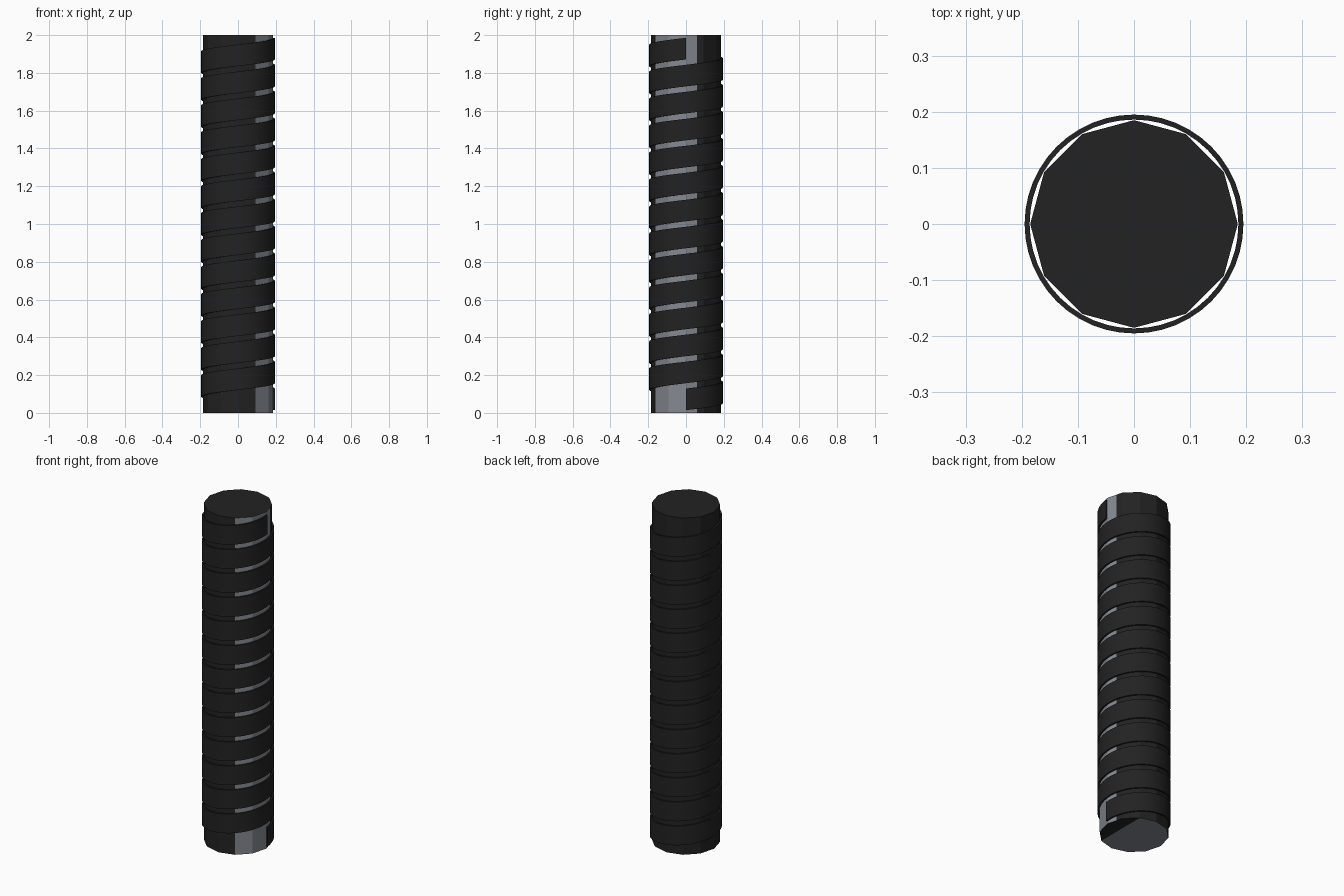
import bpy, bmesh, math

if "Cube" in bpy.data.objects:
    bpy.data.objects.remove(bpy.data.objects["Cube"])

def material(name, rgb):
    m = bpy.data.materials.new(name)
    m.diffuse_color = (*rgb, 1)
    m.use_nodes = True
    m.node_tree.nodes["Principled BSDF"].inputs["Base Color"].default_value = m.diffuse_color
    return m

black = material("black", (0.016, 0.016, 0.016))
grey = material("steel grey", (0.23, 0.25, 0.28))

def finish(bm, name, mats):
    me = bpy.data.meshes.new(name)
    bm.to_mesh(me)
    bm.free()
    for m in mats:
        me.materials.append(m)
    ob = bpy.data.objects.new(name, me)
    bpy.context.collection.objects.link(ob)
    return ob

# Twelve-sided core rod with a bare grey strip on its right side
R, H = 0.185, 2.0
bm = bmesh.new()
ring = [bm.verts.new((R * math.cos(k * math.pi / 6), R * math.sin(k * math.pi / 6), 0)) for k in range(12)]
base = bm.faces.new(ring)
top = bmesh.ops.extrude_face_region(bm, geom=[base], use_keep_orig=True)["geom"]
bmesh.ops.translate(bm, vec=(0, 0, H), verts=[g for g in top if isinstance(g, bmesh.types.BMVert)])
bmesh.ops.recalc_face_normals(bm, faces=bm.faces[:])

def cut(filter_faces, co, no):
    faces = [f for f in bm.faces if filter_faces(f)]
    geom = faces + list({e for f in faces for e in f.edges}) + list({v for f in faces for v in f.verts})
    bmesh.ops.bisect_plane(bm, geom=geom, plane_co=co, plane_no=no)

cut(lambda f: abs(f.normal.z) < 0.5 and f.normal.x > 0.9 and f.normal.y > 0, (0, 0.057, 0), (0, 1, 0))
cut(lambda f: f.normal.z < -0.5, (R / 2 + 0.0003, 0, 0), (1, 0, 0))
for f in bm.faces:
    c = f.calc_center_median()
    if f.normal.z < -0.5:
        f.material_index = int(c.x < R / 2)
    elif f.normal.z < 0.5:
        f.material_index = int(c.x > 0.1 and -0.15 < c.y < 0.057)
finish(bm, "core_rod", [black, grey])

# Helical wrap: a rectangular section swept counter-clockwise up the rod
PITCH, TURNS, SEG = H / 14, 13, 48
R_IN, R_OUT, HALF = 0.186, 0.195, 0.057
bm = bmesh.new()
prev = None
for i in range(TURNS * SEG + 1):
    a = 2 * math.pi * i / SEG
    z = PITCH * (0.5 + i / SEG)
    sec = [bm.verts.new((r * math.cos(a), r * math.sin(a), z + dz))
           for r, dz in ((R_IN, -HALF), (R_OUT, -HALF), (R_OUT, HALF), (R_IN, HALF))]
    if prev:
        for k in range(4):
            n = (k + 1) % 4
            bm.faces.new((prev[k], sec[k], sec[n], prev[n]))
    else:
        bm.faces.new(sec)
    prev = sec
bm.faces.new(prev[::-1])
bmesh.ops.recalc_face_normals(bm, faces=bm.faces[:])
wrap = finish(bm, "spiral_wrap", [black])
bpy.context.view_layer.objects.active = wrap
wrap.select_set(True)
bpy.ops.object.shade_smooth_by_angle(angle=math.radians(30))
